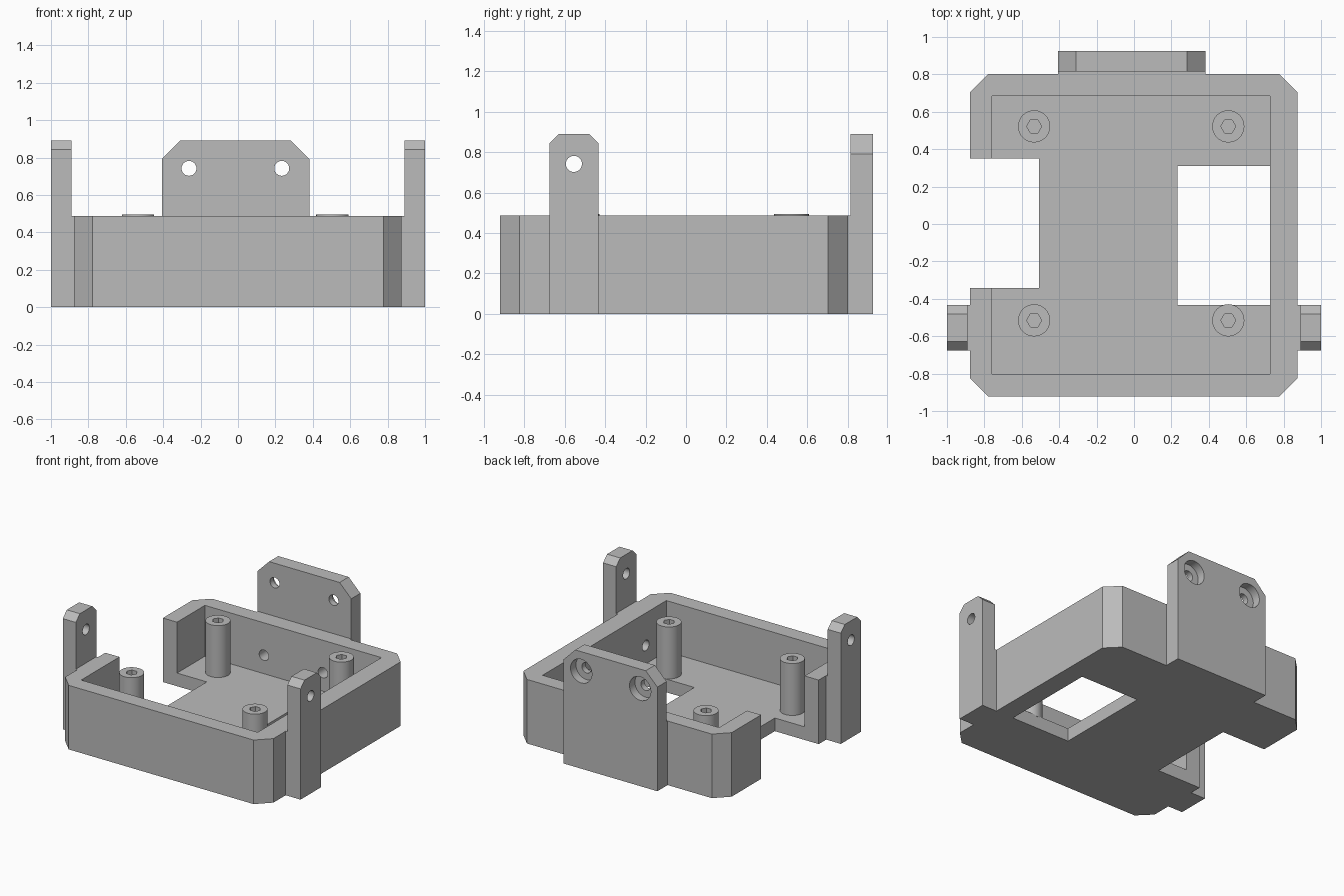
import bpy
import bmesh
from math import pi
from mathutils import Matrix

cube = bpy.data.objects.get("Cube")
if cube:
    bpy.data.objects.remove(cube, do_unlink=True)

grey = bpy.data.materials.new("plain grey plastic")
grey.use_nodes = True
grey.diffuse_color = (0.5, 0.5, 0.5, 1)
grey.node_tree.nodes["Principled BSDF"].inputs["Base Color"].default_value = (0.5, 0.5, 0.5, 1)


def make(name, bm):
    bmesh.ops.recalc_face_normals(bm, faces=bm.faces)
    mesh = bpy.data.meshes.new(name)
    bm.to_mesh(mesh)
    bm.free()
    mesh.materials.append(grey)
    obj = bpy.data.objects.new(name, mesh)
    bpy.context.collection.objects.link(obj)
    return obj


def prism(name, outline, axis, start, end):
    """Extrude a 2D outline along x, y or z."""
    place = {"x": lambda a, b: (start, a, b),
             "y": lambda a, b: (a, start, b),
             "z": lambda a, b: (a, b, start)}[axis]
    bm = bmesh.new()
    face = bm.faces.new([bm.verts.new(place(a, b)) for a, b in outline])
    grown = bmesh.ops.extrude_face_region(bm, geom=[face])["geom"]
    step = [(end - start) * (axis == k) for k in "xyz"]
    bmesh.ops.translate(bm, vec=step, verts=[v for v in grown if isinstance(v, bmesh.types.BMVert)])
    return make(name, bm)


def box(name, xs, ys, zs):
    outline = [(xs[0], ys[0]), (xs[1], ys[0]), (xs[1], ys[1]), (xs[0], ys[1])]
    return prism(name, outline, "z", *zs)


def rod(name, centre, radius, length, axis="z", sides=32):
    turn = {"x": Matrix.Rotation(pi / 2, 4, "Y"),
            "y": Matrix.Rotation(pi / 2, 4, "X"),
            "z": Matrix.Rotation(pi / 2, 4, "Z")}[axis]
    bm = bmesh.new()
    bmesh.ops.create_cone(bm, cap_ends=True, segments=sides, radius1=radius, radius2=radius,
                          depth=length, matrix=Matrix.Translation(centre) @ turn)
    return make(name, bm)


def activate(obj):
    bpy.ops.object.select_all(action="DESELECT")
    obj.select_set(True)
    bpy.context.view_layer.objects.active = obj


def cut(obj, cutters):
    for cutter in cutters:
        activate(obj)
        mod = obj.modifiers.new("cut", "BOOLEAN")
        mod.operation = "DIFFERENCE"
        mod.solver = "EXACT"
        mod.object = cutter
        bpy.ops.object.modifier_apply(modifier=mod.name)
        bpy.data.objects.remove(cutter, do_unlink=True)
    activate(obj)
    bpy.ops.object.shade_smooth_by_angle(angle=pi / 6)


def clipped_top(lo, hi, top, chamfer):
    return [(lo, 0), (hi, 0), (hi, top - chamfer), (hi - chamfer, top),
            (lo + chamfer, top), (lo, top - chamfer)]


# Main dimensions
X0, X1, Y0, Y1 = -0.877, 0.875, -0.922, 0.802
WALL_TOP, FLOOR, TAB_TOP, C = 0.487, 0.1, 0.89, 0.098
PLATE_HOLES = (-0.262, 0.234)
EAR_Y, EAR_HOLE_Z, PILOT_Z = -0.555, 0.742, 0.24

# Tray with clipped corners, cavity, side notch and floor window
tray = prism("tray", [(X0 + C, Y0), (X1 - C, Y0), (X1, Y0 + C), (X1, Y1 - C),
                      (X1 - C, Y1), (X0 + C, Y1), (X0, Y1 - C), (X0, Y0 + C)], "z", 0, WALL_TOP)
tray_cutters = [
    box("cavity_cutter", (-0.758, 0.727), (-0.802, 0.685), (FLOOR, 1)),
    box("notch_cutter", (-1.2, -0.508), (-0.342, 0.35), (-0.2, 1)),
    box("window_cutter", (0.232, 0.727), (-0.432, 0.31), (-0.2, 0.3)),
]
# Screw holes through the walls behind the tabs
for x in PLATE_HOLES:
    tray_cutters.append(rod("pilot_cutter", (x, 0.75, PILOT_Z), 0.04, 0.3, "y", 20))
for side in (-1, 1):
    tray_cutters.append(rod("pilot_cutter", (side * 0.83, EAR_Y, PILOT_Z), 0.04, 0.3, "x", 20))
cut(tray, tray_cutters)

# Back mounting plate with counterbored holes
plate = prism("back_plate", clipped_top(-0.407, 0.382, TAB_TOP, 0.098), "y", 0.815, 0.925)
plate_cutters = []
for x in PLATE_HOLES:
    plate_cutters.append(rod("hole_cutter", (x, 0.87, EAR_HOLE_Z), 0.04, 0.4, "y", 24))
    plate_cutters.append(rod("bore_cutter", (x, 0.96, EAR_HOLE_Z), 0.09, 0.2, "y", 32))
cut(plate, plate_cutters)
box("back_plate_web", (-0.407, 0.382), (Y1, 0.815), (0, WALL_TOP))

# Side ears and the webs that join them to the tray
for side, label in ((1, "left"), (-1, "right")):
    ear = prism(label + "_ear", clipped_top(-0.677, -0.432, TAB_TOP, 0.048), "x", side * 0.89, side)
    cut(ear, [rod("hole_cutter", (side * 0.95, EAR_Y, EAR_HOLE_Z), 0.04, 0.4, "x", 24)])
    box(label + "_ear_web", sorted((side * 0.875, side * 0.89)), (-0.677, -0.432), (0, WALL_TOP))

# Four hollow standoffs
for x, side in ((-0.534, "right"), (0.504, "left")):
    for y, end in ((0.522, "back"), (-0.515, "front")):
        post = rod(f"{end}_{side}_standoff", (x, y, 0.2935), 0.086, 0.403)
        cut(post, [rod("hole_cutter", (x, y, 0.4), 0.04, 0.6, "z", 6)])
